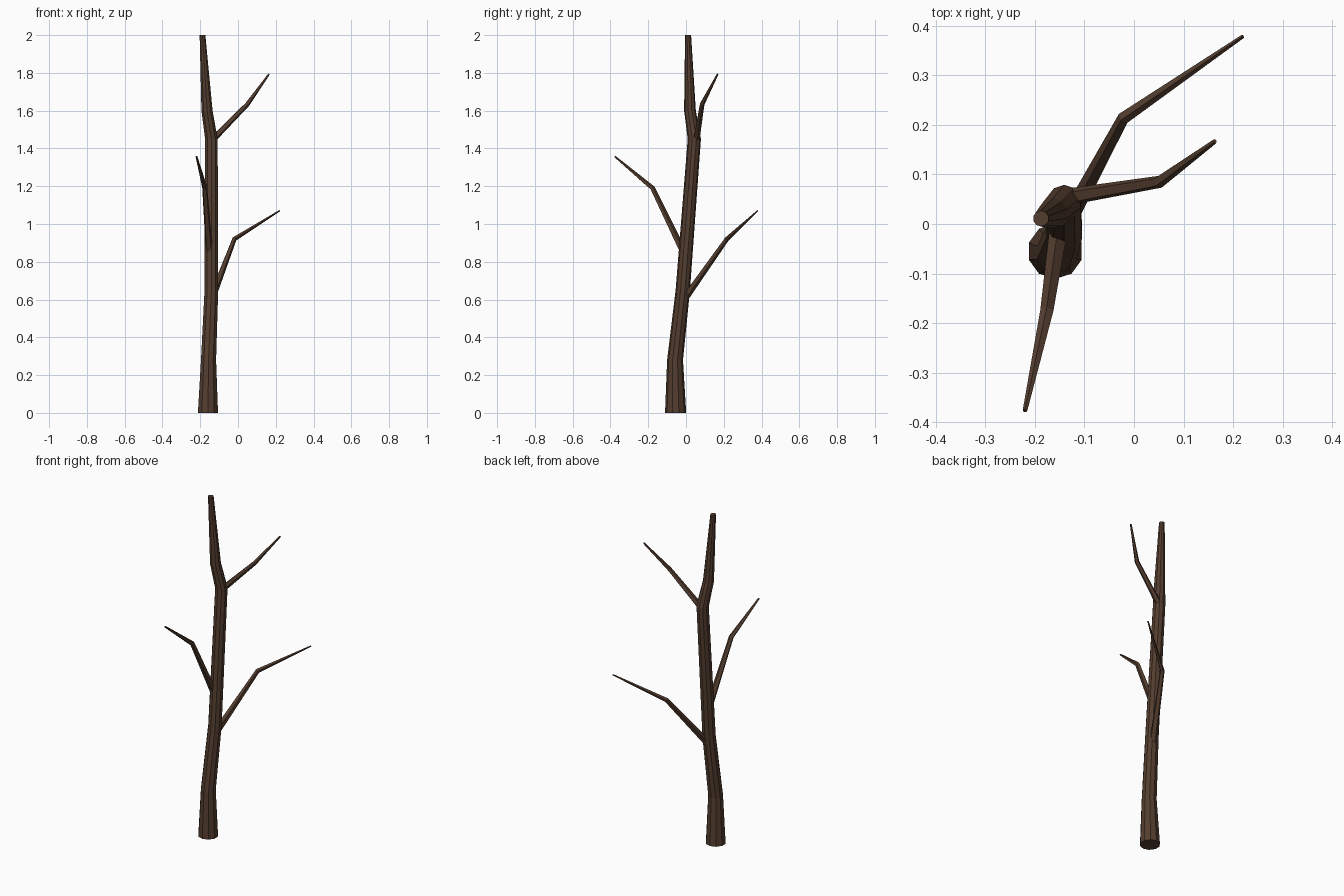
import bpy, bmesh, math
from mathutils import Vector

if "Cube" in bpy.data.objects:
    bpy.data.objects.remove(bpy.data.objects["Cube"])

bark = bpy.data.materials.new("dark brown bark")
bark.diffuse_color = (0.09, 0.048, 0.029, 1)
bark.use_nodes = True
bark.node_tree.nodes["Principled BSDF"].inputs["Base Color"].default_value = bark.diffuse_color


def limb(name, path, sides, level=False):
    """Tapered tube through (x, y, z, radius) points, capped at both ends."""
    pts = [Vector(p[:3]) for p in path]
    bm = bmesh.new()
    rings = []
    for i, p in enumerate(path):
        # ring plane: level for the trunk, across the bisecting direction for branches
        a, b = pts[max(i - 1, 0)], pts[min(i + 1, len(pts) - 1)]
        n = (pts[i] - a).normalized() + (b - pts[i]).normalized()
        n = Vector((0, 0, 1)) if level else n.normalized()
        v = n.cross(Vector((1, 0, 0))).normalized()
        u = v.cross(n)
        ring = []
        for k in range(sides):
            t = math.tau * k / sides + math.pi / 2
            ring.append(bm.verts.new(pts[i] + p[3] * (u * math.cos(t) + v * math.sin(t))))
        rings.append(ring)
    for r, s in zip(rings, rings[1:]):
        for k in range(sides):
            j = (k + 1) % sides
            bm.faces.new((r[k], r[j], s[j], s[k]))
    bm.faces.new(rings[0])
    bm.faces.new(rings[-1])
    bmesh.ops.recalc_face_normals(bm, faces=bm.faces)
    if level:  # trunk ring vertices point to the front and are planar
        for f in bm.faces:
            f.smooth = False
    mesh = bpy.data.meshes.new(name)
    bm.to_mesh(mesh)
    bm.free()
    mesh.materials.append(bark)
    bpy.context.collection.objects.link(bpy.data.objects.new(name, mesh))


# Gently bending trunk
limb("trunk", [(-0.159, -0.055, 0, 0.056), (-0.156, -0.058, 0.28, 0.042),
               (-0.141, -0.017, 0.65, 0.038), (-0.141, 0.044, 1.45, 0.035),
               (-0.164, 0.021, 1.6, 0.031), (-0.188, 0.011, 2.0, 0.016)], 10, level=True)

# Three bent branches
limb("lower_branch", [(-0.138, -0.005, 0.61, 0.020), (-0.02, 0.215, 0.92, 0.013),
                      (0.22, 0.379, 1.07, 0.004)], 5)
limb("front_branch", [(-0.150, 0.0, 0.82, 0.020), (-0.176, -0.178, 1.19, 0.014),
                      (-0.22, -0.377, 1.357, 0.005)], 5)
limb("upper_branch", [(-0.141, 0.053, 1.44, 0.018), (0.05, 0.085, 1.635, 0.013),
                      (0.163, 0.167, 1.793, 0.005)], 5)
